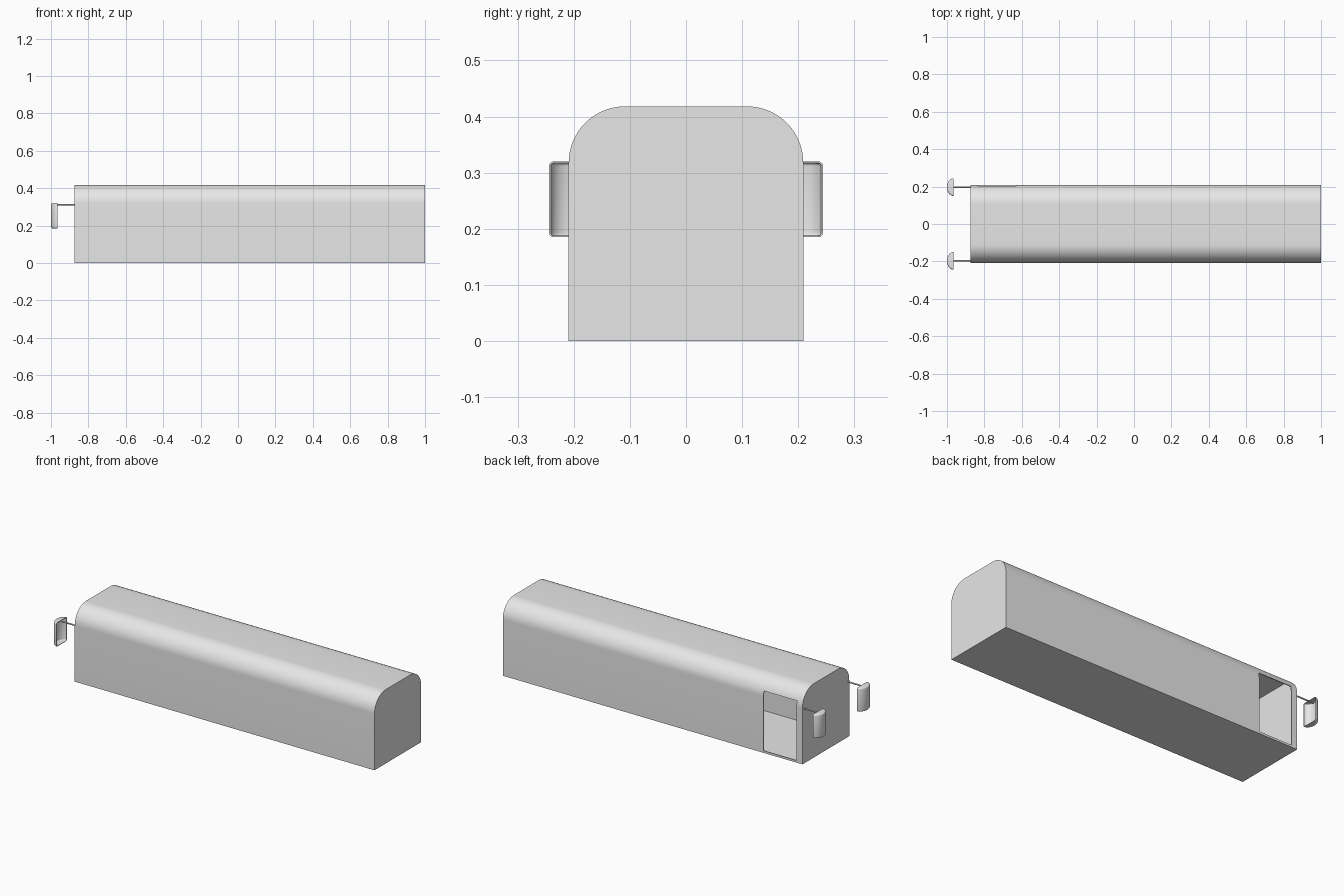
import bpy, bmesh, math

if "Cube" in bpy.data.objects:
    bpy.data.objects.remove(bpy.data.objects["Cube"])

grey = bpy.data.materials.new("light grey")
grey.diffuse_color = (0.8, 0.8, 0.8, 1)
grey.use_nodes = True
grey.node_tree.nodes["Principled BSDF"].inputs["Base Color"].default_value = grey.diffuse_color


def make_object(name, bm):
    bmesh.ops.recalc_face_normals(bm, faces=bm.faces)
    mesh = bpy.data.meshes.new(name)
    bm.to_mesh(mesh)
    bm.free()
    mesh.materials.append(grey)
    ob = bpy.data.objects.new(name, mesh)
    bpy.context.collection.objects.link(ob)
    return ob


def activate(ob):
    bpy.ops.object.select_all(action='DESELECT')
    ob.select_set(True)
    bpy.context.view_layer.objects.active = ob


def smooth(ob):
    activate(ob)
    bpy.ops.object.shade_smooth_by_angle(angle=math.radians(35))


def prism(points, offset):
    """Extrude a closed outline along an offset vector."""
    bm = bmesh.new()
    face = bm.faces.new([bm.verts.new(p) for p in points])
    ext = bmesh.ops.extrude_face_region(bm, geom=[face], use_keep_orig=True)
    moved = [v for v in ext["geom"] if isinstance(v, bmesh.types.BMVert)]
    bmesh.ops.translate(bm, verts=moved, vec=offset)
    return bm


def shell_solid(name, inset):
    """Long body with two rounded roof edges, shrunk by inset."""
    hw, top, r = 0.209 - inset, 0.418 - inset, 0.1 - inset
    x0, x1, steps = -0.875 + inset, 1.0 - inset, 16
    arc = [(hw - r + r * math.cos(a), top - r + r * math.sin(a))
           for a in (math.pi / 2 * i / steps for i in range(steps + 1))]
    outline = [(hw, inset)] + arc
    outline += [(-y, z) for y, z in reversed(outline)]
    return make_object(name, prism([(x0, y, z) for y, z in outline], (x1 - x0, 0, 0)))


# Hollow body with a doorway on the back side
body = shell_solid("body", 0)
cavity = shell_solid("cavity_cutter", 0.005)
doorway = make_object("doorway_cutter", prism(
    [(-0.838, 0.1, 0.012), (-0.631, 0.1, 0.012), (-0.631, 0.1, 0.348), (-0.838, 0.1, 0.348)],
    (0, 0.2, 0)))
for cutter in (cavity, doorway):
    cutter.hide_render = True
    mod = body.modifiers.new("cut", 'BOOLEAN')
    mod.operation, mod.solver, mod.object = 'DIFFERENCE', 'EXACT', cutter
    activate(body)
    bpy.ops.object.modifier_apply(modifier=mod.name)
    bpy.data.objects.remove(cutter)
smooth(body)

for side, label in ((-1, "front"), (1, "back")):
    yc = side * 0.197

    # Mirror housing: half-round shell, open towards the body
    n = 20
    outline = [(-0.965 - 0.035 * math.sin(math.pi * i / n),
                yc + 0.047 * math.cos(math.pi * i / n), 0.185) for i in range(n + 1)]
    bm = prism(outline, (0, 0, 0.135))
    bmesh.ops.recalc_face_normals(bm, faces=bm.faces)
    bmesh.ops.delete(bm, geom=[f for f in bm.faces if f.normal.x > 0.9], context='FACES')
    rims = [e for e in bm.edges if len(e.link_faces) == 2
            and abs(e.verts[0].co.z - e.verts[1].co.z) < 1e-5]
    bmesh.ops.bevel(bm, geom=rims, offset=0.008, segments=4, profile=0.5, affect='EDGES')
    housing = make_object(label + "_mirror_housing", bm)
    mod = housing.modifiers.new("thickness", 'SOLIDIFY')
    mod.thickness, mod.offset = 0.003, -1
    activate(housing)
    bpy.ops.object.modifier_apply(modifier=mod.name)
    smooth(housing)

    # Thin arm from body to mirror
    bpy.ops.mesh.primitive_cylinder_add(vertices=16, radius=0.004, depth=0.12,
                                        location=(-0.93, yc, 0.312),
                                        rotation=(0, math.pi / 2, 0))
    arm = bpy.context.object
    arm.name = label + "_mirror_arm"
    arm.data.materials.append(grey)
    smooth(arm)
